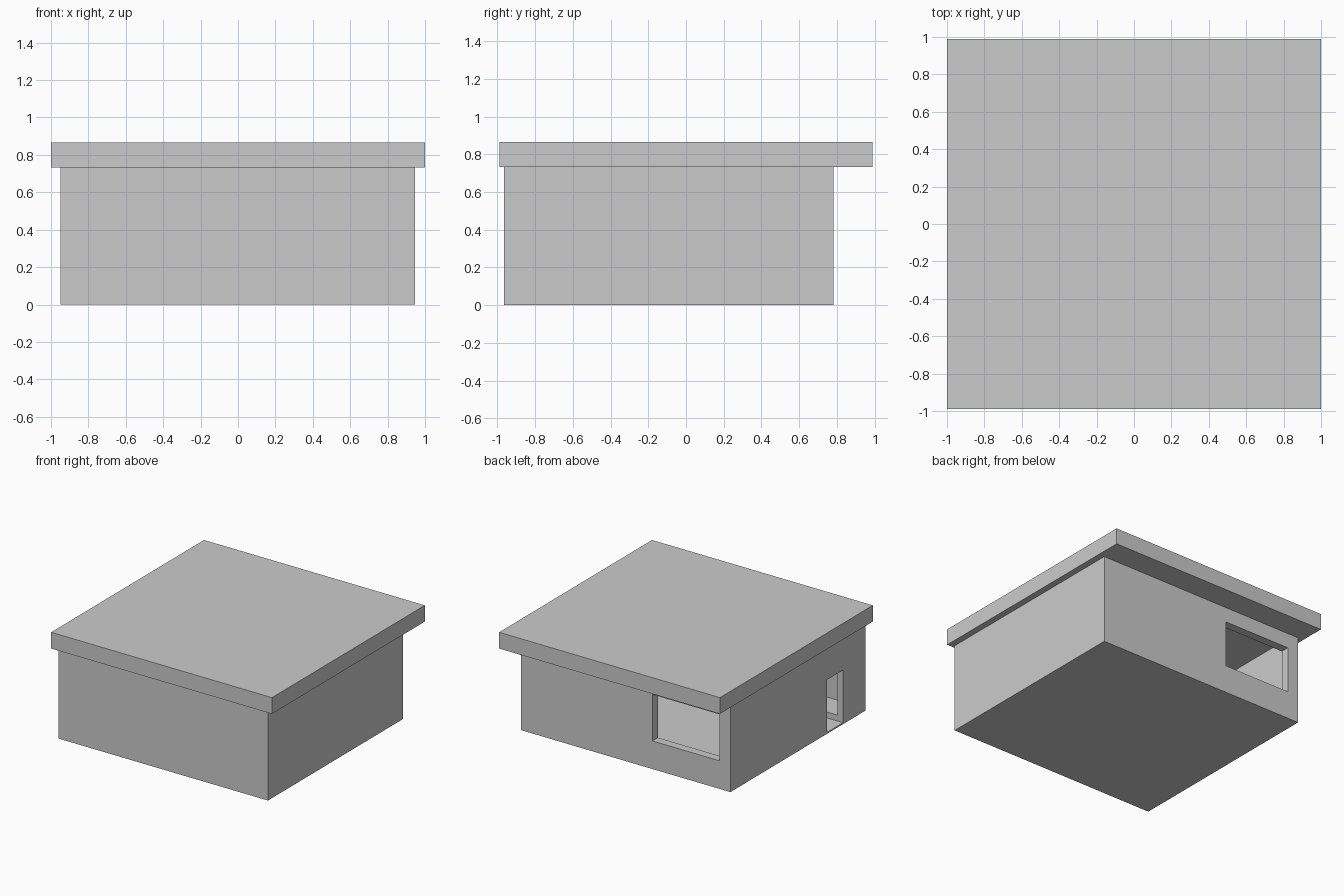
import bpy

if "Cube" in bpy.data.objects:
    bpy.data.objects.remove(bpy.data.objects["Cube"])


def box(name, x, y, z):
    """Axis-aligned box from (min, max) ranges."""
    bpy.ops.mesh.primitive_cube_add(
        size=1, location=[(a + b) / 2 for a, b in (x, y, z)])
    ob = bpy.context.object
    ob.name = name
    ob.scale = [b - a for a, b in (x, y, z)]
    bpy.ops.object.transform_apply(location=False, rotation=False, scale=True)
    return ob


def cut(target, cutter):
    """Subtract the cutter from the target and discard it."""
    mod = target.modifiers.new("cut", 'BOOLEAN')
    mod.operation = 'DIFFERENCE'
    mod.solver = 'EXACT'
    mod.object = cutter
    cutter.hide_render = True
    bpy.context.view_layer.objects.active = target
    bpy.ops.object.modifier_apply(modifier=mod.name)
    bpy.data.objects.remove(cutter, do_unlink=True)


# Walls with a floor slab, hollow inside and open up to the roof
walls = box("walls", (-0.95, 0.947), (-0.965, 0.782), (0, 0.733))
cut(walls, box("room_cutter", (-0.90, 0.897), (-0.89, 0.712), (0.06, 0.9)))

# Window in the back wall
cut(walls, box("window_cutter", (-0.85, -0.243), (0.6, 0.9), (0.23, 0.61)))

# Doorway in the left wall, notched into the floor slab
cut(walls, box("door_cutter", (-1.1, -0.75), (-0.675, -0.47), (0.012, 0.442)))

# Flat overhanging roof slab
box("roof", (-1, 1), (-0.989, 0.989), (0.733, 0.866))
